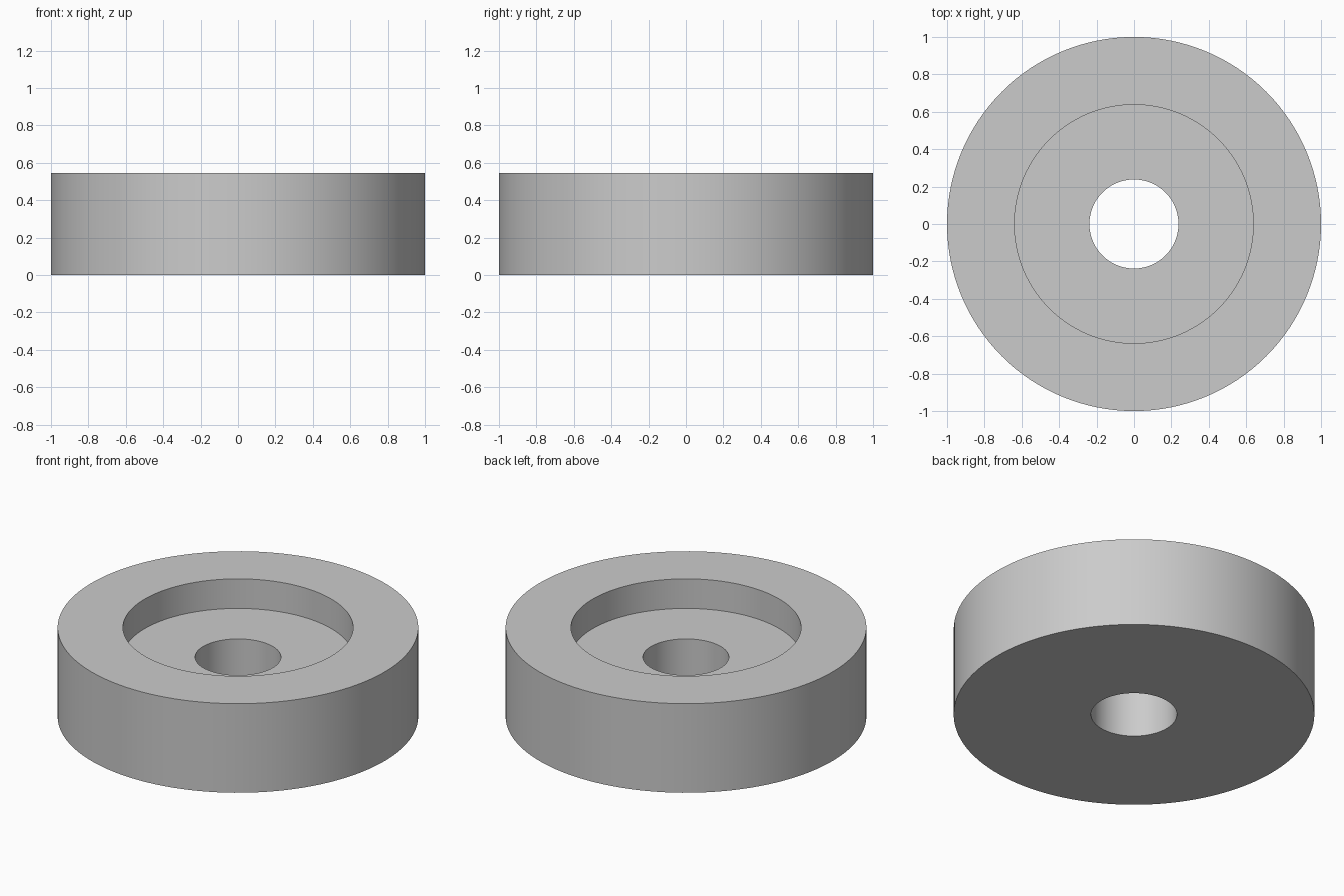
import bpy
import bmesh
import math

cube = bpy.data.objects.get("Cube")
if cube:
    bpy.data.objects.remove(cube, do_unlink=True)

OUTER, RECESS, BORE = 1.0, 0.638, 0.238
HEIGHT, FLOOR = 0.545, 0.364
SIDES = 128

# Grey metal
grey = bpy.data.materials.new("grey_metal")
colour = (0.6, 0.6, 0.6, 1.0)
grey.use_nodes = True
grey.diffuse_color = colour
grey.node_tree.nodes["Principled BSDF"].inputs["Base Color"].default_value = colour

# Closed cross-section of the ring: outer wall, rim, recess and through bore
profile = [(OUTER, 0), (OUTER, HEIGHT), (RECESS, HEIGHT),
           (RECESS, FLOOR), (BORE, FLOOR), (BORE, 0)]

# Revolve the cross-section around the vertical axis
bm = bmesh.new()
verts = [bm.verts.new((r, 0, z)) for r, z in profile]
edges = [bm.edges.new((a, b)) for a, b in zip(verts, verts[1:] + verts[:1])]
bmesh.ops.spin(bm, geom=verts + edges, cent=(0, 0, 0), axis=(0, 0, 1),
               angle=math.tau, steps=SIDES, use_merge=True)
bmesh.ops.remove_doubles(bm, verts=bm.verts, dist=1e-4)
bmesh.ops.recalc_face_normals(bm, faces=bm.faces)

mesh = bpy.data.meshes.new("recessed_ring")
bm.to_mesh(mesh)
bm.free()
mesh.materials.append(grey)
ring = bpy.data.objects.new("recessed_ring", mesh)
bpy.context.collection.objects.link(ring)

# Smooth walls with crisp rims
bpy.ops.object.select_all(action='DESELECT')
ring.select_set(True)
bpy.context.view_layer.objects.active = ring
bpy.ops.object.shade_smooth_by_angle(angle=math.radians(30))
